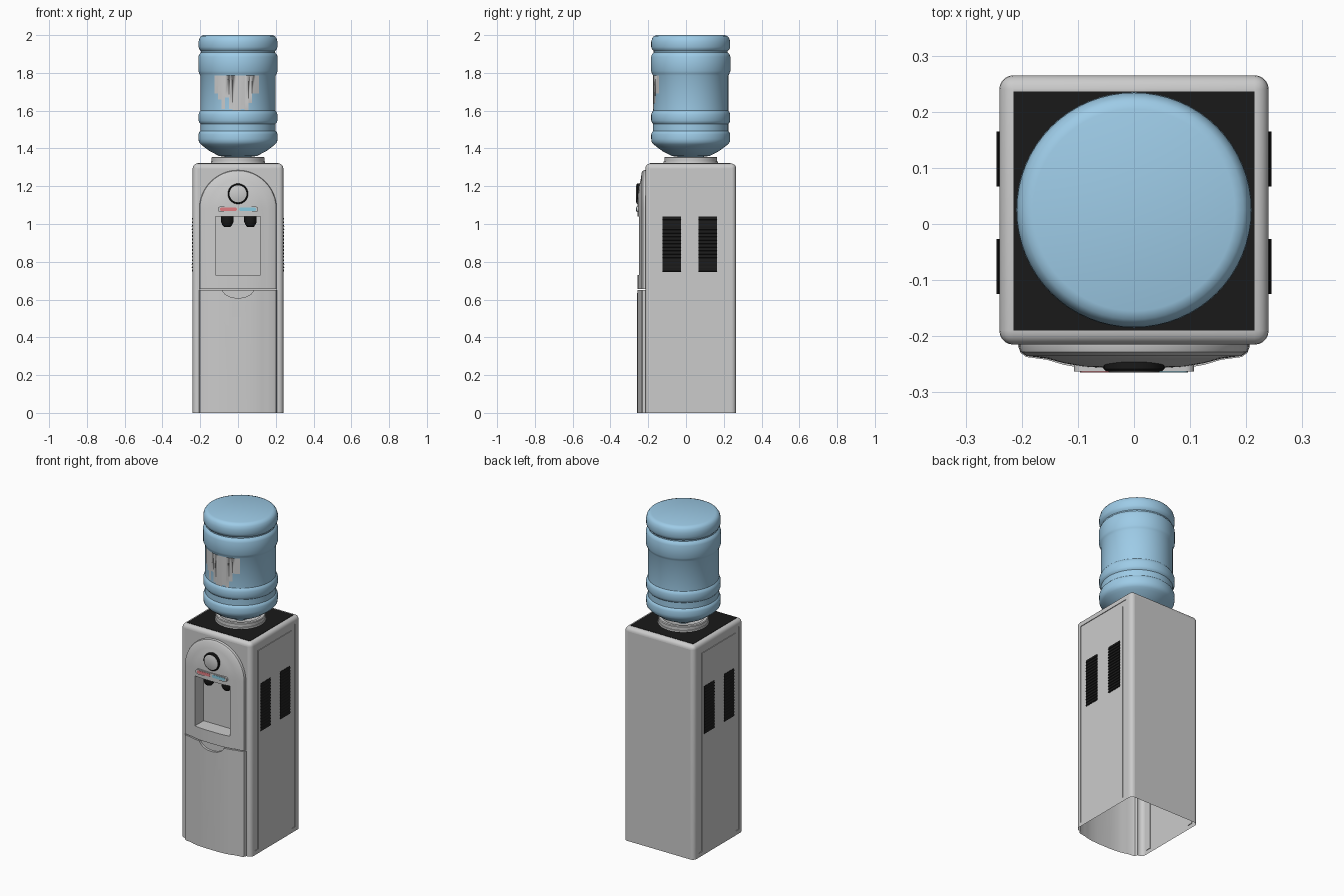
import bpy, bmesh, math
from mathutils import Vector

if "Cube" in bpy.data.objects:
    bpy.data.objects.remove(bpy.data.objects["Cube"])


def material(name, rgb):
    m = bpy.data.materials.new(name)
    m.diffuse_color = (*rgb, 1)
    m.use_nodes = True
    m.node_tree.nodes["Principled BSDF"].inputs["Base Color"].default_value = m.diffuse_color
    return m


BLACK = material("black_plastic", (0.01, 0.01, 0.01))
BLUE = material("bottle_blue", (0.34, 0.6, 0.8))
RED = material("hot_red", (0.75, 0.2, 0.22))
CYAN = material("cold_blue", (0.25, 0.6, 0.75))


def finish(name, bm, mat=None, smooth=35):
    bmesh.ops.recalc_face_normals(bm, faces=bm.faces)
    me = bpy.data.meshes.new(name)
    bm.to_mesh(me)
    bm.free()
    ob = bpy.data.objects.new(name, me)
    bpy.context.collection.objects.link(ob)
    if mat:
        me.materials.append(mat)
    shade(ob, smooth)
    return ob


def activate(ob):
    bpy.ops.object.select_all(action='DESELECT')
    ob.select_set(True)
    bpy.context.view_layer.objects.active = ob


def shade(ob, angle=35):
    activate(ob)
    bpy.ops.object.shade_smooth_by_angle(angle=math.radians(angle))


def loft(name, rings, mat=None):
    """Closed solid through a list of equal-length closed loops."""
    bm = bmesh.new()
    vs = [[bm.verts.new(p) for p in r] for r in rings]
    n = len(rings[0])
    for a, b in zip(vs, vs[1:]):
        for i in range(n):
            j = (i + 1) % n
            bm.faces.new((a[i], a[j], b[j], b[i]))
    bm.faces.new(vs[0])
    bm.faces.new(vs[-1])
    return finish(name, bm, mat)


def prism(name, pts, axis, a, b, mat=None):
    """Extrude a 2D outline along an axis from a to b."""
    put = {'x': lambda p, h: (h, p[0], p[1]),
           'y': lambda p, h: (p[0], h, p[1]),
           'z': lambda p, h: (p[0], p[1], h)}[axis]
    return loft(name, [[put(p, h) for p in pts] for h in (a, b)], mat)


def box(name, x, y, z, mat=None):
    return prism(name, [(x[0], y[0]), (x[1], y[0]), (x[1], y[1]), (x[0], y[1])], 'z', *z, mat)


def lathe(name, prof, cx=0, cy=0, cz=0, axis='z', mat=None, n=48):
    rings = []
    for r, h in prof:
        ring = []
        for i in range(n):
            c, s = r * math.cos(math.tau * i / n), r * math.sin(math.tau * i / n)
            ring.append((cx + c, cy + s, cz + h) if axis == 'z' else (cx + c, cy - h, cz + s))
        rings.append(ring)
    return loft(name, rings, mat)


def boolean(ob, tool, op='DIFFERENCE'):
    activate(ob)
    m = ob.modifiers.new("bool", 'BOOLEAN')
    m.operation, m.solver, m.object = op, 'EXACT', tool
    # keep this modifier ahead of the smoothing one
    ob.modifiers.move(len(ob.modifiers) - 1, 0)
    bpy.ops.object.modifier_apply(modifier=m.name)
    bpy.data.objects.remove(tool)


# cabinet: rounded box, extended below the floor and trimmed later
body = box("cabinet", (-0.24, 0.24), (-0.215, 0.265), (-0.05, 1.32))
bm = bmesh.new()
bm.from_mesh(body.data)
edges = [e for e in bm.edges if max(v.co.z for v in e.verts) > 0]
bmesh.ops.bevel(bm, geom=edges, offset=0.025, segments=5, profile=0.5, affect='EDGES')
bmesh.ops.recalc_face_normals(bm, faces=bm.faces)
bm.to_mesh(body.data)
bm.free()

# lower front door with bulging plan
half = [(0.207, -0.2), (0.207, -0.217), (0.202, -0.23), (0.192, -0.237), (0.155, -0.242),
        (0.125, -0.251), (0.09, -0.257), (0.045, -0.26)]
plan = half + [(-x, y) for x, y in reversed(half)]
door = prism("door", plan, 'z', -0.05, 0.65)
grip = [(0.085 * math.cos(math.pi * i / 16), 0.66 - 0.052 * math.sin(math.pi * i / 16))
        for i in range(17)]
boolean(door, prism("grip_cutter", grip, 'y', -0.3, -0.245))

# upper front panel: concentric arches rising to the front
rings = []
for w, y in [(0.205, -0.2), (0.205, -0.218), (0.202, -0.228), (0.192, -0.235), (0.155, -0.24),
             (0.125, -0.248), (0.09, -0.254), (0.045, -0.257)]:
    arch = [(w * math.cos(math.pi * i / 24), y, 1.08 + w * math.sin(math.pi * i / 24))
            for i in range(25)]
    rings.append([(w, y, 0.655)] + arch + [(-w, y, 0.655)])
panel = loft("upper_panel", rings)

boolean(body, door, 'UNION')
boolean(body, panel, 'UNION')

# dispensing niche
boolean(body, box("niche_cutter", (-0.12, 0.12), (-0.3, -0.165), (0.73, 1.04)))

# shallow U-shaped frame groove on each side
frame = [(-0.175, 0.025), (-0.145, 0.025), (-0.145, 1.25), (0.185, 1.25),
         (0.185, 0.025), (0.215, 0.025), (0.215, 1.28), (-0.175, 1.28)]
for s in (-1, 1):
    boolean(body, prism("groove_cutter", frame, 'x', s * 0.236, s * 0.27))

# open underside
bm = bmesh.new()
bm.from_mesh(body.data)
bmesh.ops.bisect_plane(bm, geom=bm.verts[:] + bm.edges[:] + bm.faces[:], dist=1e-5,
                       plane_co=(0, 0, 0), plane_no=(0, 0, 1), clear_inner=True)
bm.to_mesh(body.data)
bm.free()
shade(body, 30)

# louvred side vents
for s in (-1, 1):
    for k, y0 in enumerate((-0.125, 0.067)):
        tag = f"{'left' if s < 0 else 'right'}_{k + 1}"
        box("vent_back_" + tag, sorted((s * 0.237, s * 0.2415)), (y0, y0 + 0.098),
            (0.745, 1.04), BLACK)
        for i in range(16):
            z = 0.747 + i * 0.0183
            tri = [(s * 0.24, z), (s * 0.245, z + 0.003), (s * 0.24, z + 0.017)]
            prism(f"vent_slat_{tag}_{i}", tri, 'y', y0, y0 + 0.098, BLACK)

# black top plate and bottle collar
box("top_plate", (-0.215, 0.215), (-0.19, 0.236), (1.31, 1.322), BLACK)
lathe("bottle_collar", [(0.145, 1.32), (0.143, 1.33), (0.14, 1.332), (0.14, 1.352), (0.136, 1.356),
                        (0.12, 1.356), (0.1, 1.34), (0.04, 1.325)], cy=0.025)

# water bottle
lathe("water_bottle", [
    (0.04, 1.328), (0.04, 1.352), (0.1, 1.36), (0.15, 1.386), (0.185, 1.412), (0.197, 1.422),
    (0.207, 1.434), (0.209, 1.45), (0.209, 1.475), (0.205, 1.487), (0.199, 1.493), (0.199, 1.53),
    (0.205, 1.537), (0.209, 1.547), (0.209, 1.58), (0.205, 1.592), (0.199, 1.6), (0.199, 1.785),
    (0.205, 1.797), (0.21, 1.81), (0.21, 1.885), (0.205, 1.898), (0.196, 1.908), (0.196, 1.915),
    (0.205, 1.925), (0.209, 1.937), (0.209, 1.965), (0.204, 1.983), (0.195, 1.995), (0.18, 2.0)],
    cy=0.025, mat=BLUE, n=64)

# label patch with ragged lower edge, wrapped on the bottle
bm = bmesh.new()
bottoms = [1.69, 1.66, 1.61, 1.67, 1.61, 1.6, 1.6, 1.61, 1.6, 1.64, 1.69, 1.69]
for i, zb in enumerate(bottoms):
    a0, a1 = (math.radians(-38 + 72 * k / 12) for k in (i, i + 1))
    bm.faces.new([bm.verts.new((0.201 * math.sin(a), 0.025 - 0.201 * math.cos(a), z))
                  for a, z in ((a0, zb), (a1, zb), (a1, 1.785), (a0, 1.785))])
bmesh.ops.remove_doubles(bm, verts=bm.verts, dist=1e-5)
finish("bottle_label", bm)

# round dial on the front
lathe("dial_rim", [(0.054, 0.24), (0.054, 0.258), (0.05, 0.263)], cz=1.16, axis='y', mat=BLACK)
lathe("dial_face", [(0.045, 0.25), (0.045, 0.264), (0.043, 0.265)], cz=1.16, axis='y')


# temperature bar: capsule frame with hot and cold inserts
def capsule(x0, x1, r, z=1.078):
    arc = [math.pi * i / 8 - math.pi / 2 for i in range(9)]
    return ([(x1 - r + r * math.cos(a), z + r * math.sin(a)) for a in arc] +
            [(x0 + r - r * math.cos(a), z - r * math.sin(a)) for a in arc])


prism("indicator_frame", capsule(-0.107, 0.107, 0.015), 'y', -0.24, -0.263)
prism("hot_indicator", capsule(-0.096, -0.006, 0.009), 'y', -0.255, -0.265, RED)
prism("cold_indicator", capsule(0.006, 0.096, 0.009), 'y', -0.255, -0.265, CYAN)

# taps hanging in the niche
for name, x in (("hot_tap", -0.057), ("cold_tap", 0.066)):
    lathe(name, [(0.033, 1.04), (0.033, 1.01), (0.026, 0.995), (0.018, 0.985)],
          cx=x, cy=-0.2, mat=BLACK, n=20)
